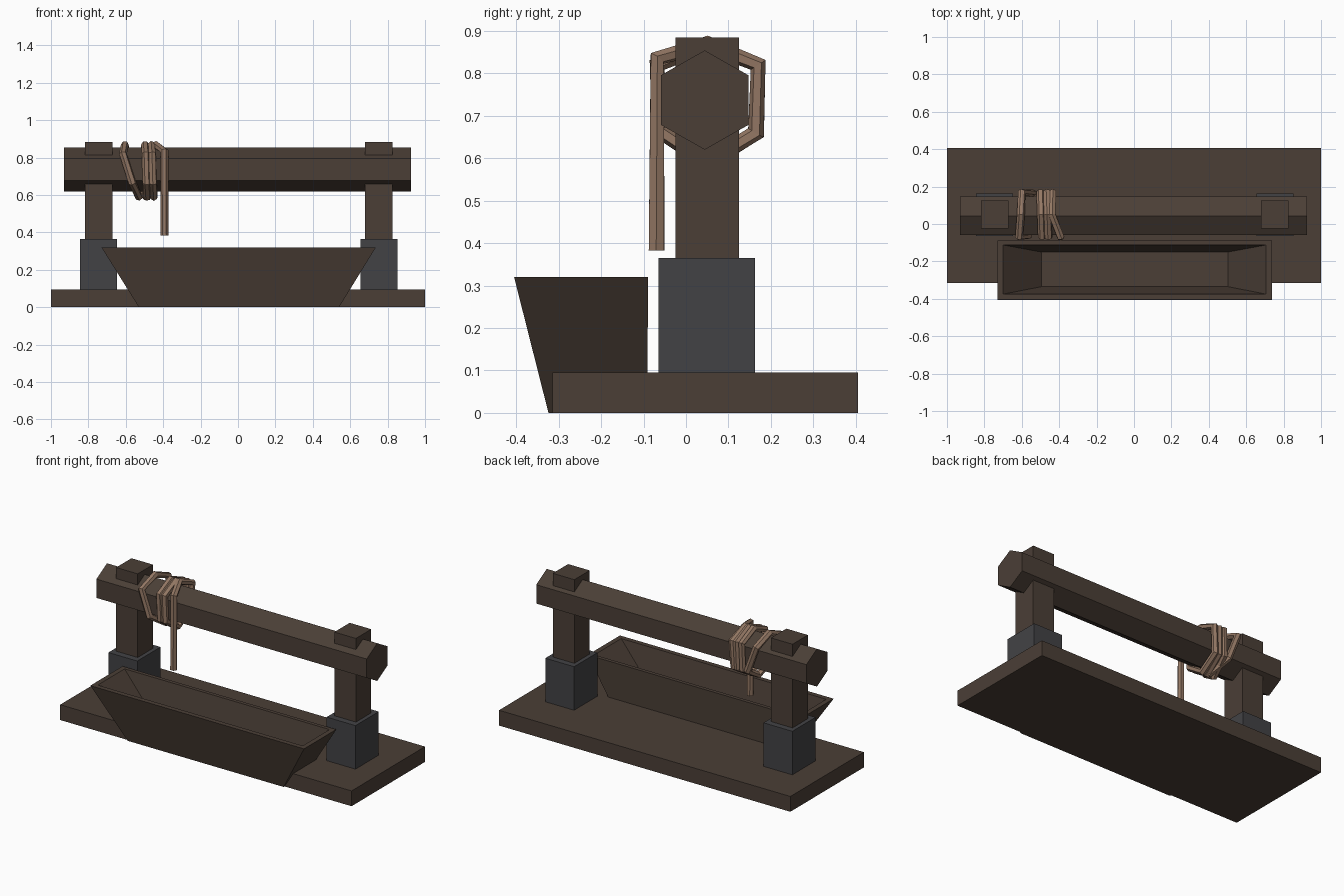
import bpy, bmesh, math

if "Cube" in bpy.data.objects:
    bpy.data.objects.remove(bpy.data.objects["Cube"])


def material(name, rgb):
    m = bpy.data.materials.new(name)
    m.diffuse_color = (*rgb, 1)
    m.use_nodes = True
    m.node_tree.nodes["Principled BSDF"].inputs["Base Color"].default_value = m.diffuse_color
    return m


WOOD = material("dark_wood", (0.070, 0.049, 0.037))
STONE = material("stone", (0.055, 0.055, 0.060))
ROPE = material("rope", (0.30, 0.19, 0.13))


def loft(name, rings, mat):
    """Skin a stack of matching rings and cap both ends."""
    bm = bmesh.new()
    loops = [[bm.verts.new(p) for p in ring] for ring in rings]
    n = len(loops[0])
    for a, b in zip(loops, loops[1:]):
        for i in range(n):
            j = (i + 1) % n
            bm.faces.new((a[i], a[j], b[j], b[i]))
    bm.faces.new(loops[0][::-1])
    bm.faces.new(loops[-1])
    bmesh.ops.recalc_face_normals(bm, faces=bm.faces[:])
    me = bpy.data.meshes.new(name)
    bm.to_mesh(me)
    bm.free()
    me.materials.append(mat)
    ob = bpy.data.objects.new(name, me)
    bpy.context.collection.objects.link(ob)
    return ob


def rect(x0, x1, y0, y1, z):
    return [(x0, y0, z), (x1, y0, z), (x1, y1, z), (x0, y1, z)]


def box(name, x0, x1, y0, y1, z0, z1, mat):
    return loft(name, [rect(x0, x1, y0, y1, z0), rect(x0, x1, y0, y1, z1)], mat)


# Base plank
box("base", -1, 1, -0.315, 0.405, 0, 0.095, WOOD)

# Stone footings and posts
for side, cx in (("left", -0.745), ("right", 0.753)):
    box(side + "_footing", cx - 0.099, cx + 0.099, -0.065, 0.163, 0.095, 0.365, STONE)
    box(side + "_post", cx - 0.074, cx + 0.074, -0.025, 0.125, 0.365, 0.884, WOOD)

# Hexagonal crossbeam
hexagon = [(0.044 + 0.119 * math.sin(k * math.pi / 3),
            0.737 + 0.117 * math.cos(k * math.pi / 3)) for k in range(6)]
loft("crossbeam", [[(x, y, z) for y, z in hexagon] for x in (-0.93, 0.925)], WOOD)

# Hollow trough: outer bottom, outer rim, inner rim, inner floor
loft("trough", [rect(-0.53, 0.54, -0.324, -0.092, 0),
                rect(-0.73, 0.737, -0.405, -0.089, 0.32),
                rect(-0.70, 0.707, -0.375, -0.112, 0.32),
                rect(-0.495, 0.502, -0.335, -0.15, 0.12)], WOOD)

# Rope wound round the beam, with a loose hanging end
TOP, FRONT_UP, FRONT_LOW = (0.05, 0.868), (-0.068, 0.82), (-0.062, 0.665)
BOTTOM, BACK_LOW, BACK_UP = (0.05, 0.59), (0.165, 0.66), (0.17, 0.82)
path = [(-0.49, BOTTOM), (-0.54, BACK_LOW), (-0.60, BACK_UP), (-0.605, TOP),
        (-0.615, FRONT_UP), (-0.565, FRONT_LOW), (-0.53, BOTTOM)]
turn = [BACK_LOW, BACK_UP, TOP, FRONT_UP, FRONT_LOW, BOTTOM]
for start in (-0.505, -0.47):
    path += [(start + 0.004 * i, p) for i, p in enumerate(turn)]
path += [(-0.445, BACK_LOW), (-0.435, BACK_UP), (-0.44, TOP),
         (-0.393, (-0.068, 0.835)), (-0.393, (-0.069, 0.383))]

cu = bpy.data.curves.new("rope", "CURVE")
cu.dimensions = "3D"
cu.bevel_depth = 0.021
cu.bevel_resolution = 1
cu.use_fill_caps = True
sp = cu.splines.new("POLY")
sp.points.add(len(path) - 1)
for pt, (x, (y, z)) in zip(sp.points, path):
    pt.co = (x, y, z, 1)
sp.use_smooth = False
cu.materials.append(ROPE)
rope = bpy.data.objects.new("rope", cu)
bpy.context.collection.objects.link(rope)
bpy.context.view_layer.objects.active = rope
rope.select_set(True)
bpy.ops.object.convert(target="MESH")
